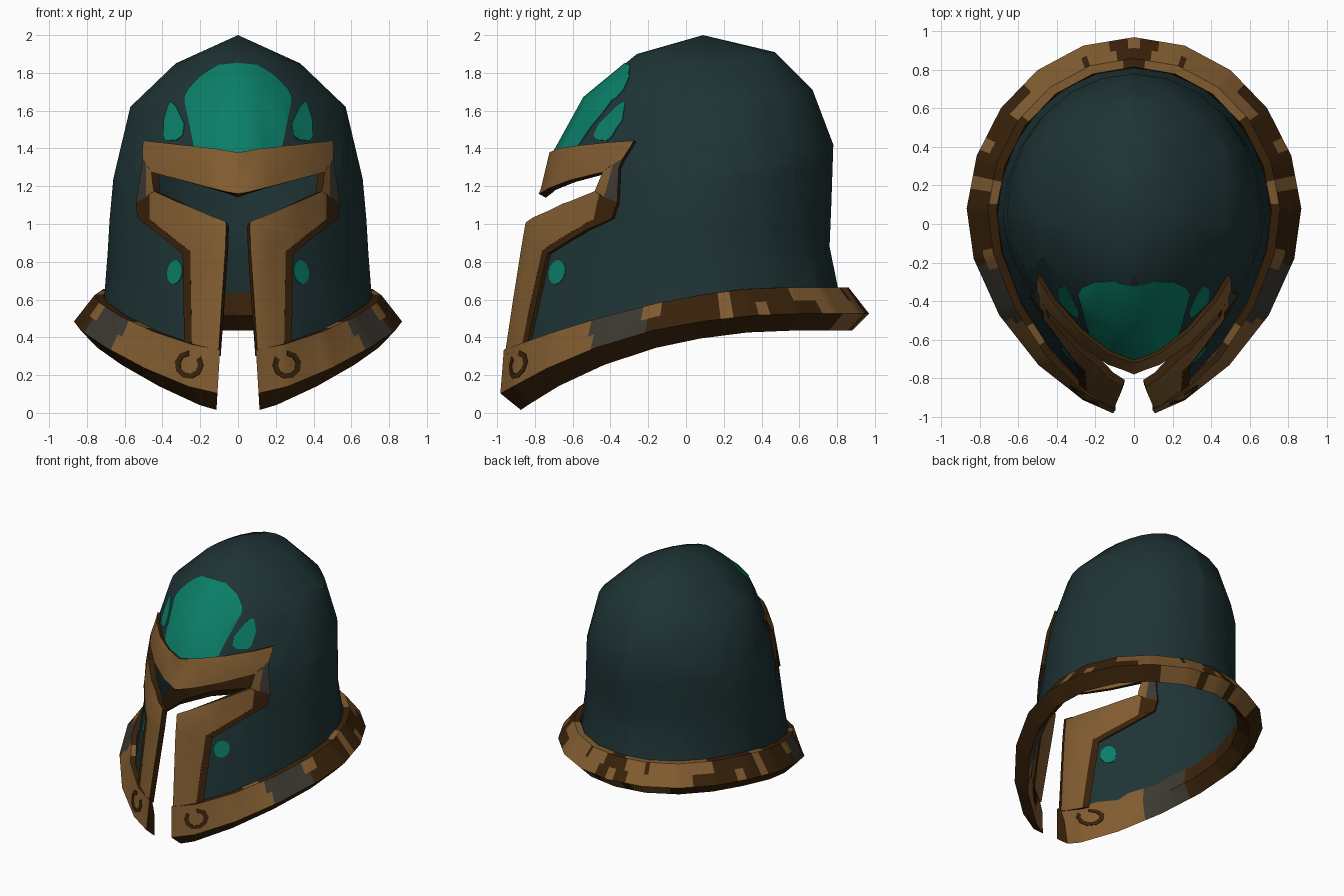
import bpy, bmesh, math
from mathutils import Vector, noise

if "Cube" in bpy.data.objects:
    bpy.data.objects.remove(bpy.data.objects["Cube"])


def material(name, rgb):
    m = bpy.data.materials.new(name)
    m.diffuse_color = (*rgb, 1)
    m.use_nodes = True
    m.node_tree.nodes["Principled BSDF"].inputs["Base Color"].default_value = m.diffuse_color
    return m


TEAL = material("dark teal", (0.0135, 0.034, 0.036))
GREEN = material("bright green", (0.003, 0.21, 0.137))
BRONZE = material("bronze", (0.22, 0.107, 0.03))
BROWN = material("dark brown", (0.04, 0.0155, 0.003))
GREY = material("worn grey", (0.046, 0.041, 0.031))

# Dome rings: half width, front y, back y, centre y, front roundness, z at front / side / back
RINGS = [
    (0.33, -0.26, 0.47, 0.09, 1.7, 1.90, 1.85, 1.91),
    (0.57, -0.54, 0.67, 0.08, 1.55, 1.67, 1.62, 1.71),
    (0.66, -0.70, 0.78, 0.05, 1.6, 1.38, 1.24, 1.42),
    (0.68, -0.75, 0.77, 0.03, 1.6, 1.17, 1.02, 1.12),
    (0.69, -0.85, 0.76, 0.03, 1.5, 1.00, 0.85, 0.88),
    (0.71, -0.97, 0.81, 0.03, 1.6, None, None, None),   # follows the sloping rim
]


def rim_top(y):
    return 0.665 - 0.195 * max(0, 0.45 - y) ** 1.6


def ring_point(ring, deg):
    """Point on a half ring: -90 is the front, 0 the side, 90 the back."""
    w, f, b, c, p, zf, zs, zb = ring
    s, k = math.sin(math.radians(deg)), math.cos(math.radians(deg))
    if deg < 0:
        x, y = w * max(0, k) ** (2 / p), c - (c - f) * (-s) ** (2 / p)
    else:
        x, y = w * k, c + (b - c) * s
    if zs is None:
        z = rim_top(y)
    else:
        z = zs + ((zf if deg < 0 else zb) - zs) * s * s
    return Vector((x, y, z))


def half_dome():
    bm = bmesh.new()
    rows = []
    for ring in RINGS:
        drop = Vector((0, 0, -0.03 if ring[6] is None else 0))
        rows.append([bm.verts.new(ring_point(ring, -90 + 15 * i) + drop) for i in range(13)])
    apex = bm.verts.new((0, 0.09, 2))
    for i in range(12):
        bm.faces.new((rows[0][i], rows[0][i + 1], apex))
        for a, b in zip(rows, rows[1:]):
            bm.faces.new((b[i], b[i + 1], a[i + 1], a[i]))
    bmesh.ops.triangulate(bm, faces=bm.faces[:])
    return bm


def finish(bm, name, mats, thickness=0, offset=0.0):
    """Mirror, thicken and shade a half mesh."""
    me = bpy.data.meshes.new(name)
    bm.to_mesh(me)
    bm.free()
    for m in mats:
        me.materials.append(m)
    ob = bpy.data.objects.new(name, me)
    bpy.context.collection.objects.link(ob)
    ob.modifiers.new("mirror", 'MIRROR')
    if thickness:
        s = ob.modifiers.new("thick", 'SOLIDIFY')
        s.thickness, s.offset = thickness, offset
        if len(mats) > 1:
            s.material_offset_rim = 1
    bpy.context.view_layer.update()
    ev = ob.evaluated_get(bpy.context.evaluated_depsgraph_get())
    new = bpy.data.meshes.new_from_object(ev)
    ob.modifiers.clear()
    ob.data = new
    new.polygons.foreach_set("use_smooth", [True] * len(new.polygons))
    new.set_sharp_from_angle(angle=math.radians(42))
    return ob


def edges_of(poly):
    for (ax, az), (bx, bz) in zip(poly, poly[1:] + poly[:1]):
        yield Vector((ax, 0, az)), Vector((bz - az, 0, ax - bx)).normalized()


def bisect(bm, co, no, clear):
    bmesh.ops.bisect_plane(bm, geom=bm.verts[:] + bm.edges[:] + bm.faces[:],
                           plane_co=co, plane_no=no, clear_outer=clear)


def patch(source, name, poly, mats, thickness=0.009, offset=0.0):
    """Plate hugging the source, cut to a convex outline seen from the front."""
    bm = source()
    bisect(bm, Vector((0, 0.02, 0)), Vector((0, 1, 0)), True)
    for co, no in edges_of(poly):
        bisect(bm, co, no, True)
    return finish(bm, name, mats, thickness, offset)


def cut_hole(bm, poly):
    planes = list(edges_of(poly))
    for co, no in planes:
        bisect(bm, co, no, False)
    gone = [f for f in bm.faces if f.calc_center_median().y < 0 and
            all((f.calc_center_median() - co).dot(no) < 1e-5 for co, no in planes)]
    bmesh.ops.delete(bm, geom=gone, context='FACES')


# Dome with the T-shaped face opening
dome = half_dome()
cut_hole(dome, [(0, 1.0), (0.055, 1.0), (0.43, 1.17), (0.44, 1.27), (0, 1.15)])
cut_hole(dome, [(0, 0), (0.115, 0), (0.055, 1.0), (0, 1.0)])
finish(dome, "dome", [TEAL])

# Raised face trim
TRIM = [
    ("brow", [(0, 1.15), (0.44, 1.27), (0.487, 1.34), (0.487, 1.435), (0, 1.375)], BRONZE),
    ("eye_corner", [(0.43, 1.17), (0.47, 1.14), (0.47, 1.315), (0.44, 1.27)], BRONZE),
    ("eye_corner_worn", [(0.47, 1.14), (0.522, 1.11), (0.487, 1.34), (0.47, 1.315)], GREY),
    ("eye_corner_low", [(0.45, 1.02), (0.515, 1.03), (0.522, 1.11), (0.45, 1.153)], BROWN),
    ("under_eye", [(0.055, 1.0), (0.06, 0.86), (0.25, 0.86), (0.45, 1.02), (0.45, 1.153), (0.43, 1.17)], BRONZE),
    ("under_eye_edge", [(0.25, 0.86), (0.28, 0.84), (0.515, 1.03), (0.45, 1.02)], BROWN),
    ("slot_trim", [(0.105, 0.2), (0.23, 0.2), (0.24, 0.86), (0.06, 0.86)], BRONZE),
    ("slot_trim_edge", [(0.23, 0.2), (0.27, 0.2), (0.28, 0.84), (0.25, 0.86), (0.24, 0.86)], BROWN),
]
for name, poly, mat in TRIM:
    patch(half_dome, name, poly, [mat, BROWN], 0.044)


# Green inlays
def oval(x, z, rx, rz, lean=0.0):
    ring = [(math.cos(i * math.pi / 6), math.sin(i * math.pi / 6)) for i in range(12)]
    return [(x + rx * c + lean * s, z + rz * s) for c, s in ring]


patch(half_dome, "forehead_inlay", [(0, 1.36), (0.2, 1.375), (0.232, 1.41), (0.285, 1.67), (0.265, 1.71),
                                    (0.2, 1.78), (0.1, 1.84), (0, 1.85)], [GREEN])
patch(half_dome, "temple_inlay", [(0.29, 1.47), (0.32, 1.445), (0.375, 1.44), (0.39, 1.46), (0.392, 1.55),
                                  (0.365, 1.635), (0.35, 1.645), (0.325, 1.62), (0.283, 1.53)], [GREEN])
patch(half_dome, "cheek_inlay", oval(0.333, 0.745, 0.04, 0.064, -0.006), [GREEN])

# Flared rim: cross-section (outward, up) at the back and at the front
BACK = [(0.005, 0), (0.05, 0), (0.105, -0.07), (0.16, -0.14), (0.07, -0.23), (-0.015, -0.15)]
FRONT = [(0, 0), (0.025, 0), (0.035, -0.12), (0.045, -0.235), (-0.055, -0.335), (-0.035, -0.13)]


def rim_section(deg):
    ring = RINGS[-1]
    p = ring_point(ring, deg)
    t = ring_point(ring, deg + 1) - ring_point(ring, deg - 1)
    out = Vector((t.y, -t.x, 0)).normalized()
    a = min(1, max(0, (0.1 - p.y) / 1.04)) ** 2
    pts = []
    for (d0, h0), (d1, h1) in zip(BACK, FRONT):
        pts.append(p + out * (d0 + (d1 - d0) * a) + Vector((0, 0, h0 + (h1 - h0) * a)))
    return pts


def rim_colour(j, c):
    n = noise.noise(c * 7)          # worn patches
    if c.y < -0.22 and j not in (0, 3):
        return 0 if c.y < -0.5 else 2
    if c.y < -0.12 and j == 1:
        return 0
    if c.y > 0.55 and j < 4:
        return 0 if n > (-0.12 if j < 3 else 0.1) else 1
    return 0 if j in (0, 1, 2) and n > 0.3 else 1


def half_rim():
    bm = bmesh.new()
    start = -math.degrees(math.acos((0.045 / RINGS[-1][0]) ** (RINGS[-1][4] / 2)))
    coarse = [rim_section(start + (90 - start) * i / 10) for i in range(11)]
    rows = []
    for i in range(81):   # straight spans, each divided for the worn paint
        k = min(i // 8, 9)
        rows.append([bm.verts.new(p.lerp(q, i / 8 - k)) for p, q in zip(coarse[k], coarse[k + 1])])
    for a, b in zip(rows, rows[1:]):
        for j in range(6):
            n = (j + 1) % 6
            f = bm.faces.new((a[n], b[n], b[j], a[j]))
            f.material_index = rim_colour(j, f.calc_center_median())
    bmesh.ops.triangulate(bm, faces=bm.faces[:])
    # trim flush with the slot and cap the end
    front = [f for f in bm.faces if f.calc_center_median().y < -0.5]
    geom = list({v for f in front for v in f.verts} | {e for f in front for e in f.edges}) + front
    res = bmesh.ops.bisect_plane(bm, geom=geom, plane_co=(0.115, 0, 0),
                                 plane_no=(-1, 0, -0.06), clear_outer=True)
    cut = [e for e in res["geom_cut"] if isinstance(e, bmesh.types.BMEdge)]
    for f in bmesh.ops.edgeloop_fill(bm, edges=cut)["faces"]:
        f.material_index = 1
    bmesh.ops.recalc_face_normals(bm, faces=bm.faces[:])
    return bm


finish(half_rim(), "rim", [BRONZE, BROWN, GREY])


# Painted scroll at the front of the rim
def rim_plain():
    bm = half_rim()
    for f in bm.faces:
        f.material_index = 0
    return bm


for i in range(8):
    a, b = (math.radians(-215 + 38 * k) for k in (i, i + 1))
    quad = [(0.258 + r * math.cos(t), 0.255 + r * math.sin(t))
            for r, t in ((0.048, a), (0.075, a), (0.075, b), (0.048, b))]
    patch(rim_plain, "rim_scroll_%d" % i, quad, [BROWN])
